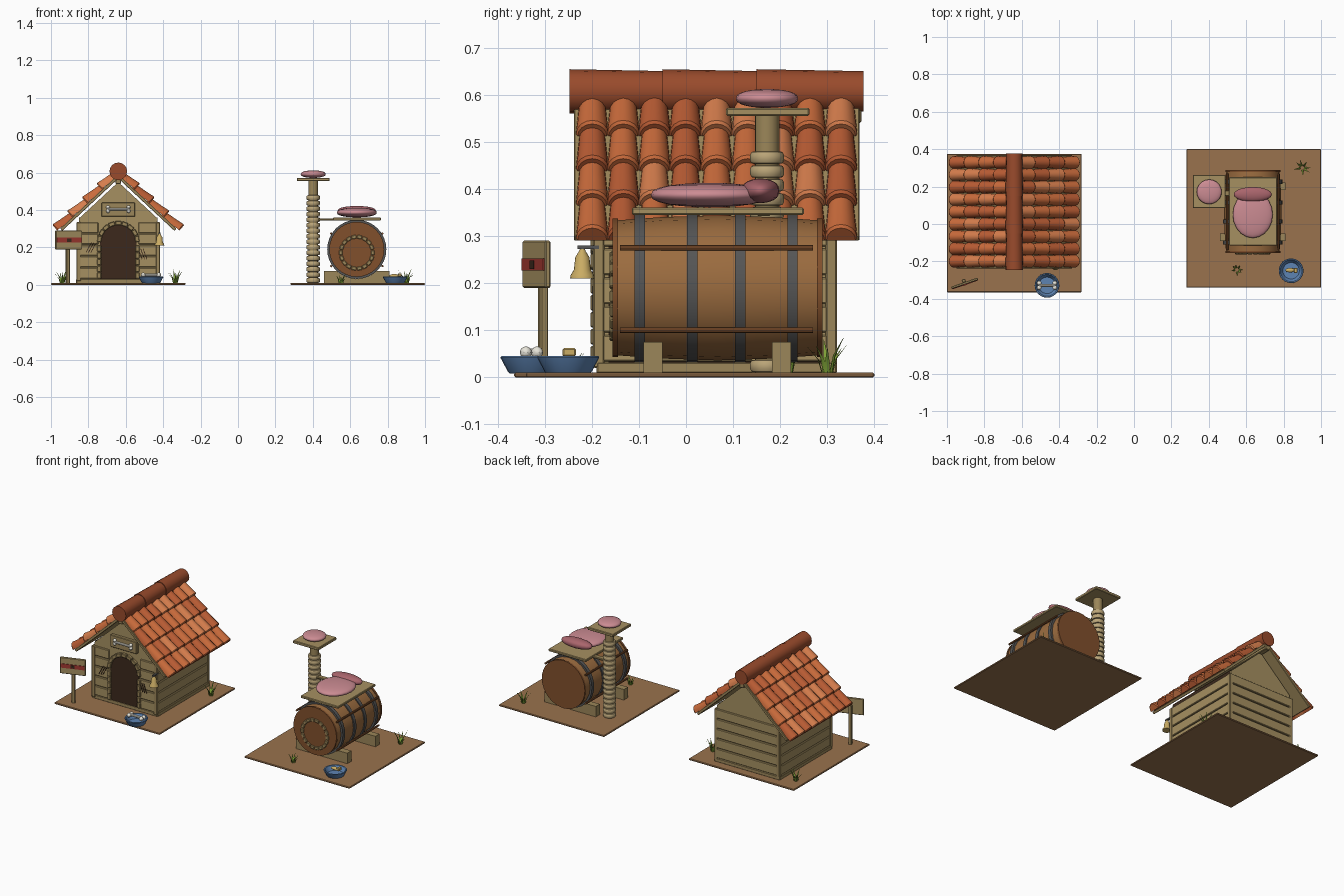
import bpy, bmesh, math, random
from math import sin, cos, pi
from mathutils import Matrix, Vector

if "Cube" in bpy.data.objects:
    bpy.data.objects.remove(bpy.data.objects["Cube"])

random.seed(4)
HX = -0.64               # house centre x
BX, BY, BZ = 0.635, 0.067, 0.19   # barrel centre


def mat(name, *c):
    m = bpy.data.materials.new(name)
    m.diffuse_color = (*c, 1)
    m.use_nodes = True
    m.node_tree.nodes["Principled BSDF"].inputs["Base Color"].default_value = m.diffuse_color
    return m


WOOD, PLANK = mat("wood", .33, .24, .10), mat("plank", .38, .28, .12)
BARREL, COPPER = mat("barrel_wood", .33, .15, .05), mat("copper", .22, .08, .025)
TILES = [mat("tile_a", .60, .15, .045), mat("tile_b", .50, .11, .035), mat("tile_c", .68, .21, .075)]
RIDGE, SOIL, DARK = mat("ridge", .32, .07, .025), mat("soil", .32, .17, .075), mat("dark", .045, .022, .012)
STEEL, ROPE, PINK = mat("steel", .09, .09, .09), mat("rope", .50, .38, .19), mat("pink", .60, .26, .29)
ROSE, BLUE, WHITE = mat("rose", .40, .13, .15), mat("blue", .11, .23, .45), mat("white", .8, .78, .7)
RED, BRASS, GREEN = mat("red", .35, .04, .03), mat("brass", .6, .42, .13), mat("green", .22, .38, .04)


def finish(name, bm, mats, mw=None):
    bmesh.ops.recalc_face_normals(bm, faces=bm.faces)
    me = bpy.data.meshes.new(name)
    bm.to_mesh(me)
    bm.free()
    for m in mats if isinstance(mats, list) else [mats]:
        me.materials.append(m)
    o = bpy.data.objects.new(name, me)
    bpy.context.collection.objects.link(o)
    if mw is not None:
        o.matrix_world = mw
    return o


def box(name, lo, hi, m, mw=None, bevel=0.003):
    bm = bmesh.new()
    size, mid = Vector(hi) - Vector(lo), (Vector(hi) + Vector(lo)) / 2
    bmesh.ops.create_cube(bm, size=1, matrix=Matrix.Translation(mid) @ Matrix.Diagonal((*size, 1)))
    if bevel:
        bmesh.ops.bevel(bm, geom=bm.edges[:], offset=bevel, segments=1, affect='EDGES')
    return finish(name, bm, m, mw)


def loft(bm, rings, closed_ends=True):
    vs = [[bm.verts.new(p) for p in r] for r in rings]
    n = len(vs[0])
    fs = [bm.faces.new((a[i], a[(i + 1) % n], b[(i + 1) % n], b[i]))
          for a, b in zip(vs, vs[1:]) for i in range(n)]
    if closed_ends:
        fs += [bm.faces.new(vs[0]), bm.faces.new(vs[-1])]
    return fs


def lathe(name, prof, loc, m, n=24, along_y=False):
    bm = bmesh.new()
    loft(bm, [[(r * cos(2 * pi * i / n), r * sin(2 * pi * i / n), z) for i in range(n)] for r, z in prof])
    rot = Matrix.Rotation(-pi / 2, 4, 'X') if along_y else Matrix()
    return finish(name, bm, m, Matrix.Translation(loc) @ rot)


def prism(name, pts, y0, y1, m):
    bm = bmesh.new()
    loft(bm, [[(x, y, z) for x, z in pts] for y in (y0, y1)])
    return finish(name, bm, m)


def blob(name, loc, rad, m, power=1.0):
    bm = bmesh.new()
    bmesh.ops.create_uvsphere(bm, u_segments=20, v_segments=12, radius=1)
    for v in bm.verts:
        v.co.z = math.copysign(abs(v.co.z) ** power, v.co.z)
    return finish(name, bm, m, Matrix.Translation(loc) @ Matrix.Diagonal((*rad, 1)))


def bone(name, loc, half, r):
    x, y, z = loc
    bm = bmesh.new()
    bmesh.ops.create_cone(bm, cap_ends=True, segments=10, radius1=r * .7, radius2=r * .7, depth=half * 2,
                          matrix=Matrix.Rotation(pi / 2, 4, 'Y'))
    for sx in (-1, 1):
        for k in (-1, 1):
            off = (0, k * r, 0) if name.startswith("bowl") else (0, 0, k * r)
            bmesh.ops.create_uvsphere(bm, u_segments=10, v_segments=8, radius=r * 1.05,
                                      matrix=Matrix.Translation(Vector((sx * half, 0, 0)) + Vector(off)))
    return finish(name, bm, WHITE, Matrix.Translation(loc))


def grass(name, x, y, h):
    bm = bmesh.new()
    for i in range(7):
        a, hh = i * 2.4, h * random.uniform(.6, 1)
        side, out = Vector((-sin(a), cos(a), 0)), Vector((cos(a), sin(a), 0))
        rings = []
        for t, w in ((0, .005), (.5, .0045), (1, .0005)):
            c = out * (.01 + .4 * h * t * t) + Vector((0, 0, hh * t))
            rings.append([c + side * w, c + out * w * .4, c - side * w])
        loft(bm, rings)
    finish(name, bm, GREEN, Matrix.Translation((x, y, .008)))


# ground pads
box("house_ground", (-1, -.365, 0), (-.28, .375, .01), SOIL)
box("barrel_ground", (.28, -.34, 0), (1, .40, .01), SOIL)

# house floor, gables, sides, planks
box("house_floor", (HX - .225, -.19, .008), (HX + .225, .32, .032), WOOD)
gable = [(HX - .21, .03), (HX + .21, .03), (HX + .21, .355), (HX, .55), (HX - .21, .355)]
prism("front_gable", gable, -.185, -.165, PLANK)
prism("back_gable", gable, .29, .31, PLANK)
for s in (-1, 1):
    box("side_wall", (HX + s * .20 - .01, -.18, .03), (HX + s * .20 + .01, .305, .36), DARK, bevel=0)
    for y in (-.185, .308):
        box("corner_post", (HX + s * .212 - .012, y - .012, .02), (HX + s * .212 + .012, y + .012, .335), WOOD)
    for i in range(5):
        z0, z1 = .034 + i * .061, .090 + i * .061
        cx = HX + s * .214
        box("side_plank", (cx - .008, -.18, z0), (cx + .008, .30, z1), PLANK)
        fx = HX + s * .162
        box("front_plank", (fx - .055, -.195, z0), (fx + .055, -.18, z1), PLANK)
for i in range(5):
    box("back_plank", (HX - .215, .305, .034 + i * .061), (HX + .215, .32, .090 + i * .061), PLANK)

# arched doorway with block surround
arch = [(HX + .098 * cos(pi * i / 14), .225 + .098 * sin(pi * i / 14)) for i in range(15)]
prism("door_opening", [(HX - .098, .032), (HX + .098, .032)] + arch, -.192, -.184, DARK)
stones = [(s * .102, .05 + i * .036, 0) for s in (-1, 1) for i in range(5)]
stones += [(.102 * cos(pi * (i + .5) / 9), .228 + .102 * sin(pi * (i + .5) / 9), -pi * (i + .5) / 9) for i in range(9)]
for x, z, a in stones:
    M = Matrix.Translation((HX + x, -.193, z)) @ Matrix.Rotation(a, 4, 'Y')
    box("door_block", (-.011, -.01, -.0165), (.011, .01, .0165), WOOD, M)

# plaque with bone, claw marks
box("plaque", (HX - .09, -.205, .365), (HX + .09, -.183, .44), WOOD)
bone("plaque_bone", (HX, -.21, .405), .055, .010)
for x, z, a in ((-.145, .2, .5), (.13, .165, -.35)):
    for k in (-1, 0, 1):
        M = Matrix.Translation((HX + x + k * .013, -.196, z)) @ Matrix.Rotation(a, 4, 'Y')
        box("claw_mark", (-.002, -.002, -.03), (.002, .002, .03), DARK, M, 0)

# roof: boards, tiles, ridge
A = math.radians(43)
box("ridge_beam", (HX - .015, -.236, .54), (HX + .015, .372, .575), WOOD)
for side, turn in (("right", 0), ("left", pi)):
    M = Matrix.Translation((HX, .065, 0)) @ Matrix.Rotation(turn, 4, 'Z') @ Matrix.Rotation(A, 4, 'Y')
    box(side + "_roof_board", (-.40, -.303, .416), (.022, .303, .432), WOOD, M, .002)
    bm = bmesh.new()
    for row in range(4):
        s1 = .04 - row * .108
        for col in range(9):
            yc, k = (col - 4) * .066, random.randrange(3)
            rings = []
            for s, r, base in ((s1 - .125, .027, .426), (s1 - .05, .032, .431), (s1 - .006, .0345, .436), (s1, .031, .435)):
                rings.append([(s, yc + r * cos(pi * i / 8), base + 1.15 * r * sin(pi * i / 8)) for i in range(9)])
            for f in loft(bm, rings):
                f.material_index = k
    finish(side + "_roof_tiles", bm, TILES, M)
for y0, y1 in ((-.247, -.04), (-.05, .16), (.15, .377)):
    lathe("ridge_tile", [(.047, y0), (.043, y1)], (HX, 0, .607), RIDGE, 16, True)

# bell on bracket
box("bell_bracket", (-.426, -.23, .272), (-.414, -.185, .28), STEEL, bevel=0)
lathe("bell", [(.026, .21), (.025, .217), (.018, .228), (.015, .255), (.007, .268), (.004, .275)], (-.42, -.22, 0), BRASS, 16)

# sign, turned slightly
M = Matrix.Translation((-.908, -.31, 0)) @ Matrix.Rotation(math.radians(19), 4, 'Z')
box("sign_post", (-.01, -.002, .005), (.01, .016, .25), WOOD, M)
box("sign_board", (-.075, -.014, .19), (.075, -.001, .29), PLANK, M)
box("sign_band", (-.07, -.017, .227), (.07, -.012, .252), RED, M, 0)
box("sign_mark", (-.012, -.019, .23), (.012, -.015, .248), DARK, M, 0)

# bowls
for n, x, y in (("house_bowl", -.465, -.328), ("barrel_bowl", .84, -.25)):
    lathe(n, [(.046, .008), (.05, .012), (.066, .042), (.064, .045), (.058, .043), (.044, .018)], (x, y, 0), BLUE)
bone("bowl_bone", (-.465, -.328, .053), .042, .012)
blob("fish_body", (.835, -.247, .048), (.026, .012, .010), BRASS)
box("fish_tail", (.855, -.262, .044), (.874, -.234, .062), BRASS)

# barrel with hoops, rods and cradle
lathe("barrel", [(.128, -.205), (.13, -.217), (.143, -.217), (.150, -.12), (.154, 0), (.150, .12), (.143, .217), (.13, .217), (.128, .205)],
      (BX, BY, BZ), BARREL, 20, True)
for y in (-.098, .013, .115, .226):
    lathe("hoop", [(.148, y - .011), (.158, y - .011), (.158, y + .011), (.148, y + .011)], (BX, 0, BZ), STEEL, 32, True)
for s in (-1, 1):
    for z in (.275, .1):
        lathe("side_rod", [(.006, -.14), (.006, .27)], (BX + s * .137, 0, z), COPPER, 8, True)
for y in (-.07, .203):
    curve = [(BX + .158 * sin(t * .15), BZ - .158 * cos(t * .15)) for t in range(5, -6, -1)]
    prism("cradle", [(BX - .175, .008), (BX + .175, .008), (BX + .175, .075)] + curve + [(BX - .175, .075)],
          y - .02, y + .02, WOOD)
for y in (-.15, .284):
    lathe("end_hoop", [(.13, y - .006), (.147, y - .006), (.147, y + .006), (.13, y + .006)], (BX, 0, BZ), COPPER, 32, True)

# barrel entrance
lathe("barrel_hole", [(.08, -.152), (.08, -.13)], (BX, 0, .172), DARK, 24, True)
for i in range(18):
    a = 2 * pi * i / 18
    M = Matrix.Translation((BX + .085 * cos(a), -.15, .172 + .085 * sin(a))) @ Matrix.Rotation(-a, 4, 'Y')
    box("entrance_block", (-.01, -.012, -.013), (.01, .015, .013), WOOD, M)

# platform and cushions over the barrel
box("platform", (.508, -.115, .345), (.765, .25, .36), PLANK)
box("platform_arm", (.42, .15, .343), (.52, .18, .355), WOOD)
blob("seat_cushion", (.635, .05, .387), (.107, .125, .026), PINK, .8)
blob("bolster", (.635, .158, .396), (.102, .04, .026), ROSE, .8)

# scratching post with rope coils and top perch
PX, PY = .402, .172
lathe("post", [(.026, .008), (.026, .56)], (PX, PY, 0), WOOD, 16)
for i in range(16):
    z = .024 + i * .0295
    lathe("rope_coil", [(.024, z - .0135), (.033, z - .012), (.0365, z - .005), (.0365, z + .005), (.033, z + .012), (.024, z + .0135)],
          (PX, PY, 0), ROPE, 16)
box("perch", (.315, .085, .555), (.49, .262, .572), PLANK)
blob("perch_cushion", (.402, .172, .592), (.067, .066, .02), PINK, .8)

# grass tufts
for n, (x, y, h) in enumerate(((-.94, .27, .08), (-.335, .215, .08), (.9, .30, .085), (.55, -.245, .05))):
    grass("grass_tuft_%d" % (n + 1), x, y, h)

# smooth rounded parts, keep edges crisp
for o in bpy.data.objects:
    o.select_set(True)
bpy.context.view_layer.objects.active = bpy.data.objects["barrel"]
bpy.ops.object.shade_smooth_by_angle(angle=math.radians(35))
